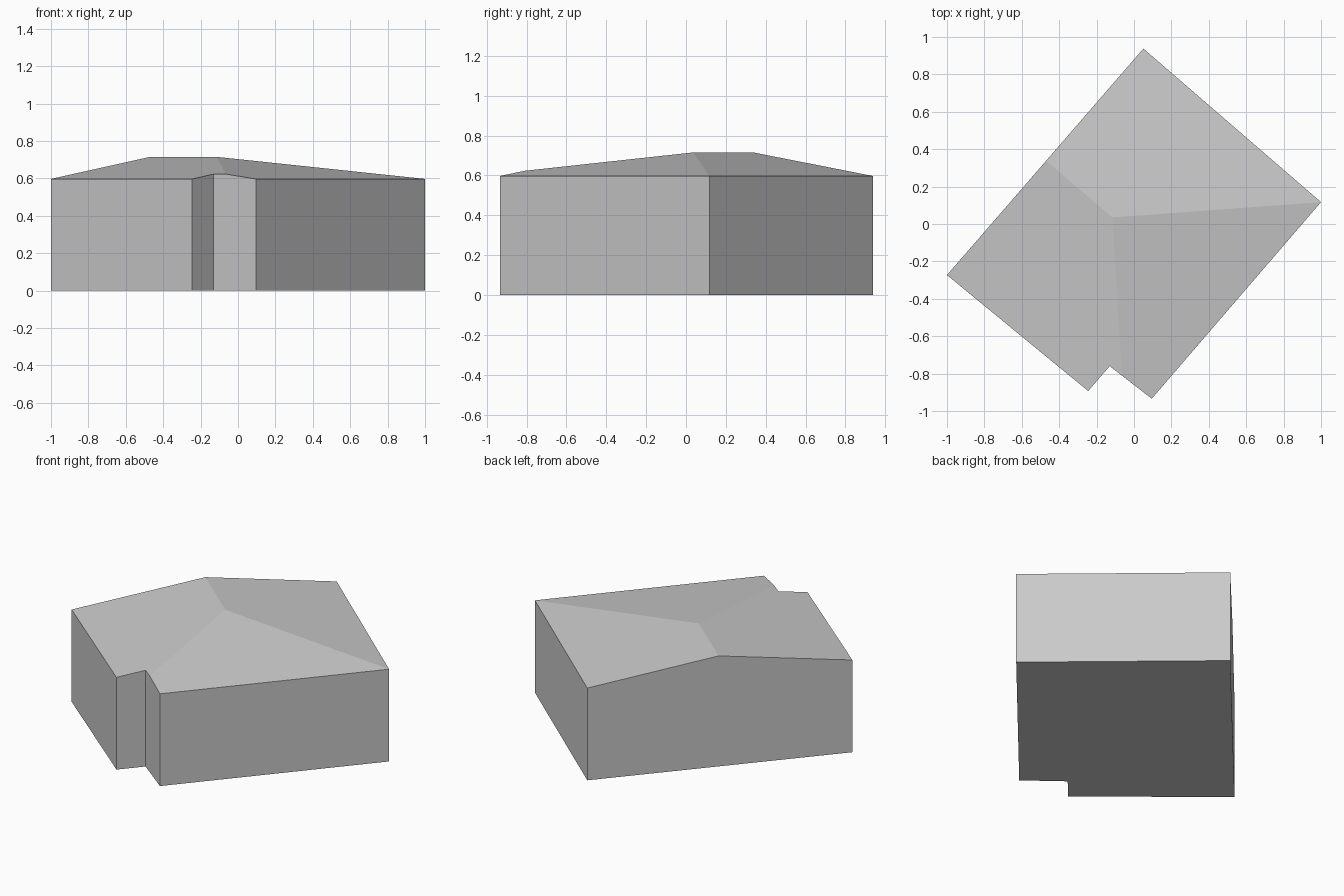
import bpy
import bmesh

old = bpy.data.objects.get("Cube")
if old:
    bpy.data.objects.remove(old, do_unlink=True)

# One plain grey for the whole building
GREY = (0.6, 0.6, 0.6, 1.0)
grey = bpy.data.materials.new("plain grey")
grey.use_nodes = True
grey.diffuse_color = GREY
grey.node_tree.nodes["Principled BSDF"].inputs["Base Color"].default_value = GREY

EAVES, RIDGE, NOTCH = 0.597, 0.715, 0.623

# Top outline of the walls, counter-clockwise: x, y, height
outline = {
    "west": (-1.0, -0.273, EAVES),
    "south_west": (-0.245, -0.893, EAVES),
    "notch": (-0.13, -0.76, NOTCH),
    "valley_end": (-0.065, -0.81, NOTCH),
    "south": (0.095, -0.934, EAVES),
    "east": (1.0, 0.117, EAVES),
    "north": (0.05, 0.938, EAVES),
    "gable": (-0.47, 0.338, RIDGE),
}
ridge_end = (-0.115, 0.035, RIDGE)


def make_object(name, bm):
    mesh = bpy.data.meshes.new(name)
    bm.to_mesh(mesh)
    bm.free()
    mesh.materials.append(grey)
    obj = bpy.data.objects.new(name, mesh)
    bpy.context.collection.objects.link(obj)


# Walls and floor
bm = bmesh.new()
top = [bm.verts.new(p) for p in outline.values()]
base = [bm.verts.new((x, y, 0)) for x, y, z in outline.values()]
for i in range(len(top)):
    j = (i + 1) % len(top)
    bm.faces.new((base[i], base[j], top[j], top[i]))
bm.faces.new(base[::-1])
make_object("walls", bm)

# Roof: three slopes meeting at the inner end of the ridge
bm = bmesh.new()
v = {name: bm.verts.new(p) for name, p in outline.items()}
v["ridge_end"] = bm.verts.new(ridge_end)
slopes = (
    "west south_west notch valley_end ridge_end gable",
    "valley_end south east ridge_end",
    "ridge_end east north gable",
)
for slope in slopes:
    bm.faces.new([v[name] for name in slope.split()])
make_object("roof", bm)
